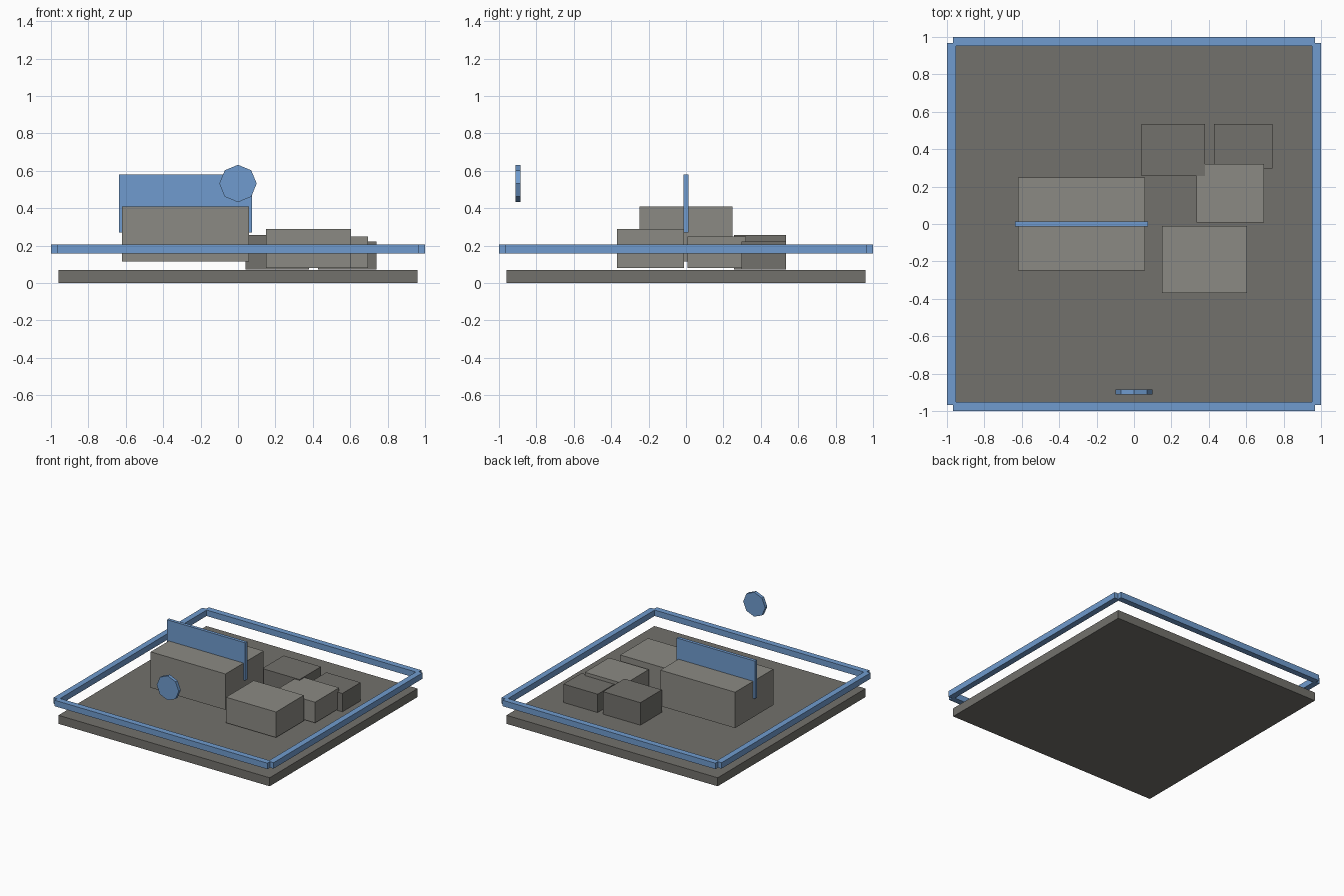
import bpy, math

if "Cube" in bpy.data.objects:
    bpy.data.objects.remove(bpy.data.objects["Cube"])


def material(name, color):
    m = bpy.data.materials.new(name)
    m.diffuse_color = (*color, 1)
    m.use_nodes = True
    m.node_tree.nodes["Principled BSDF"].inputs["Base Color"].default_value = m.diffuse_color
    return m


blue = material("blue", (0.16, 0.33, 0.62))
dark = material("dark_grey", (0.17, 0.165, 0.15))
light = material("light_grey", (0.26, 0.255, 0.23))


def box(name, x, y, z, mat):
    """Box from (min, max) ranges on each axis."""
    bpy.ops.mesh.primitive_cube_add(size=1, location=[sum(r) / 2 for r in (x, y, z)])
    ob = bpy.context.object
    ob.name = name
    ob.scale = [r[1] - r[0] for r in (x, y, z)]
    bpy.ops.object.transform_apply(location=False, rotation=False, scale=True)
    ob.data.materials.append(mat)
    return ob


# Ground slab
box("base_slab", (-0.96, 0.96), (-0.96, 0.96), (0, 0.07), dark)

# Building blocks
box("main_block", (-0.62, 0.06), (-0.248, 0.248), (0.115, 0.41), light)
box("front_block", (0.15, 0.605), (-0.37, -0.01), (0.08, 0.29), light)
box("middle_block", (0.333, 0.695), (0.008, 0.32), (0.08, 0.25), light)
box("back_left_block", (0.04, 0.38), (0.257, 0.535), (0.072, 0.257), dark)
box("back_right_block", (0.428, 0.74), (0.298, 0.535), (0.072, 0.223), dark)

# Upright panel through the main block
box("ridge_panel", (-0.636, 0.075), (-0.013, 0.013), (0.27, 0.58), blue)

# Floating perimeter rails, crossing at the corners
rail_z = (0.158, 0.207)
for side, (a, b) in {"low": (-1.0, -0.951), "high": (0.951, 1.0)}.items():
    box(f"rail_x_{side}", (-0.967, 0.967), (a, b), rail_z, blue)
    box(f"rail_y_{side}", (a, b), (-0.967, 0.967), rail_z, blue)

# Octagonal disc at the front
bpy.ops.mesh.primitive_cylinder_add(vertices=8, radius=0.1, depth=0.027,
                                    location=(0, -0.899, 0.532),
                                    rotation=(math.pi / 2, 0, 0))
disc = bpy.context.object
disc.name = "front_disc"
disc.data.materials.append(blue)
